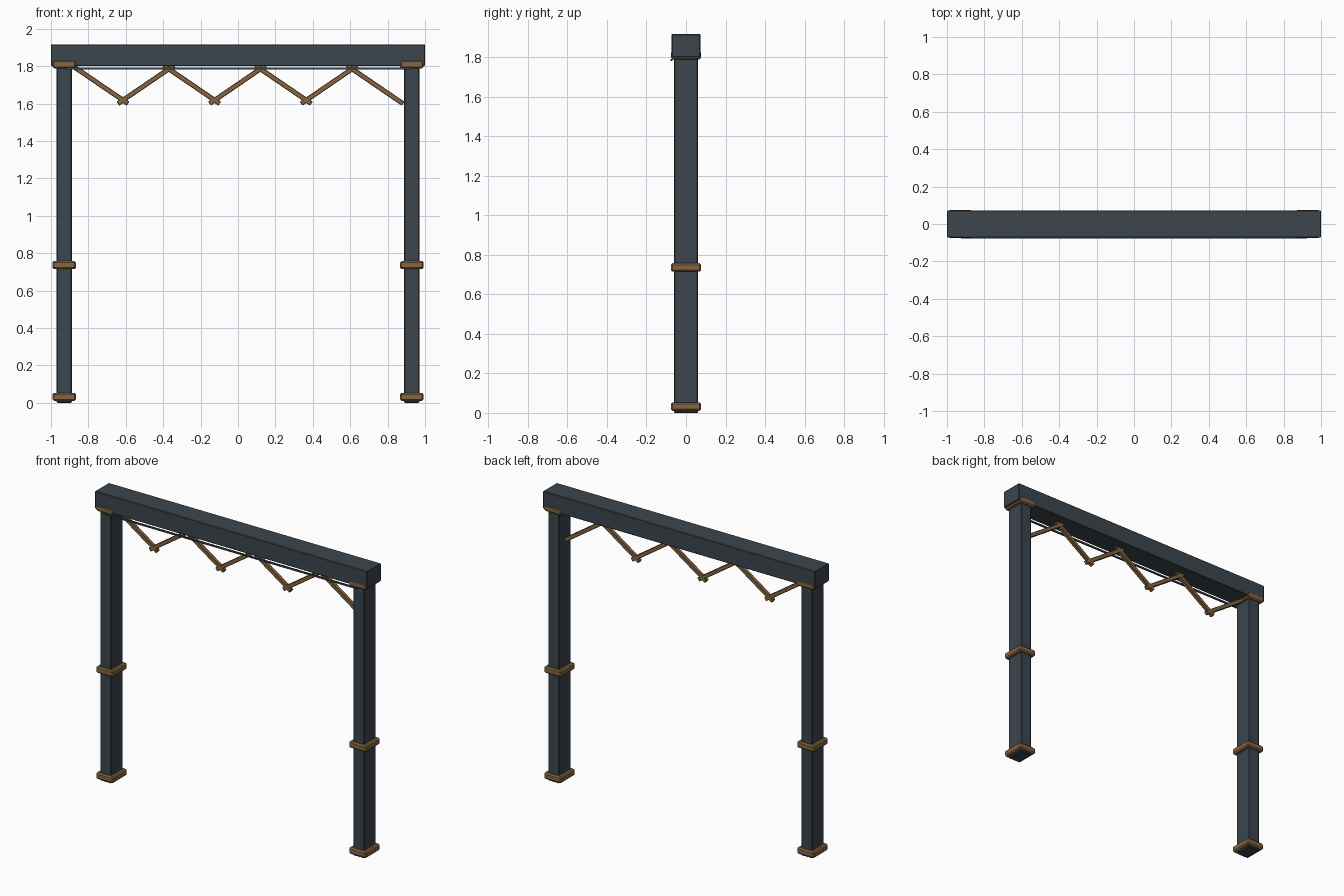
import bpy
from math import atan2, hypot
from mathutils import Vector

default = bpy.data.objects.get("Cube")
if default:
    bpy.data.objects.remove(default, do_unlink=True)


def make_material(name, rgb):
    mat = bpy.data.materials.new(name)
    mat.use_nodes = True
    mat.diffuse_color = (*rgb, 1)
    mat.node_tree.nodes["Principled BSDF"].inputs["Base Color"].default_value = (*rgb, 1)
    return mat


slate = make_material("dark_slate", (0.045, 0.061, 0.076))
timber = make_material("brown_timber", (0.24, 0.13, 0.052))


def box(name, centre, size, mat, bevel=0.0, tilt=0.0):
    """Box with baked size, optional chamfer and tilt about y."""
    bpy.ops.mesh.primitive_cube_add(size=1, location=centre)
    obj = bpy.context.object
    obj.name = name
    for v in obj.data.vertices:
        v.co *= Vector(size)
    obj.rotation_euler.y = tilt
    obj.data.materials.append(mat)
    if bevel:
        mod = obj.modifiers.new("chamfer", 'BEVEL')
        mod.width = bevel
        mod.segments = 1
    return obj


# Top beam
BEAM_BOTTOM, BEAM_TOP = 1.80, 1.917
box("top_beam", (0, 0, (BEAM_BOTTOM + BEAM_TOP) / 2),
    (2, 0.146, BEAM_TOP - BEAM_BOTTOM), slate, 0.004)

# Posts with timber collars at the foot, middle and top
for side, sx in (("right", -1), ("left", 1)):
    x = sx * 0.929
    box(f"{side}_post", (x, 0, 0.905), (0.081, 0.121, 1.81), slate, 0.004)
    for part, z in (("foot", 0.032), ("middle", 0.736), ("top", 1.81)):
        box(f"{side}_{part}_collar", (x, 0, z), (0.127, 0.152, 0.043), timber, 0.008)

# Thin rail hung under the front edge of the beam
box("front_rail", (0, -0.073, 1.787), (1.85, 0.01, 0.01), slate)

# Zigzag of crossing timber struts between the posts
START, STEP, HIGH, LOW, OVERSHOOT = -0.86, 0.245, 1.785, 1.618, 0.033
for i in range(7):
    x0 = START + i * STEP
    z0, z1 = (HIGH, LOW) if i % 2 == 0 else (LOW, HIGH)
    length = hypot(STEP, z1 - z0) + 2 * OVERSHOOT
    box(f"zigzag_strut_{i + 1}", (x0 + STEP / 2, 0, (z0 + z1) / 2),
        (length, 0.026, 0.026), timber, 0.003, -atan2(z1 - z0, STEP))
